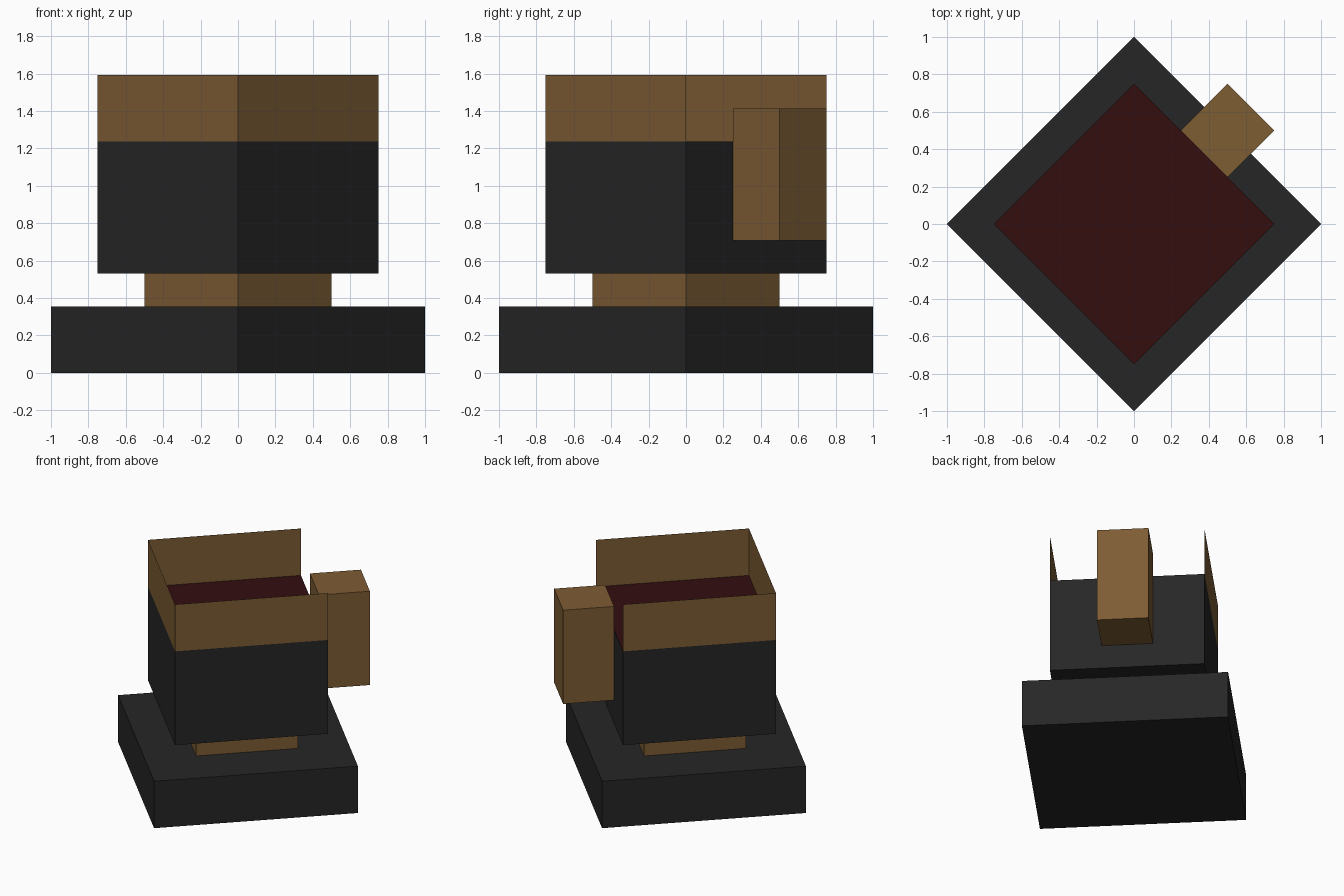
import bpy
import bmesh
import math
from mathutils import Matrix

cube = bpy.data.objects.get("Cube")
if cube:
    bpy.data.objects.remove(cube, do_unlink=True)

U = math.sqrt(2) / 4                     # one grid module
TURN = Matrix.Rotation(math.radians(45), 4, 'Z')


def material(name, rgb):
    mat = bpy.data.materials.new(name)
    mat.use_nodes = True
    mat.diffuse_color = (*rgb, 1)
    mat.node_tree.nodes["Principled BSDF"].inputs["Base Color"].default_value = (*rgb, 1)
    return mat


charcoal = material("charcoal", (0.0194, 0.0194, 0.0194))
brown = material("brown", (0.209, 0.109, 0.034))
dark_red = material("dark_red", (0.033, 0.0044, 0.0052))


def block(name, width, bottom, height, mats, centre_x=0):
    """Square block in modules, turned 45 degrees about the z axis."""
    bm = bmesh.new()
    bmesh.ops.create_cube(bm, size=U)
    bmesh.ops.scale(bm, vec=(width, width, height), verts=bm.verts)
    bmesh.ops.translate(bm, vec=(centre_x * U, 0, (bottom + height / 2) * U), verts=bm.verts)
    bmesh.ops.transform(bm, matrix=TURN, verts=bm.verts)
    bm.normal_update()
    mesh = bpy.data.meshes.new(name)
    for mat in mats:
        mesh.materials.append(mat)
    # A second material goes on the top face
    if len(mats) > 1:
        for face in bm.faces:
            face.material_index = int(face.normal.z > 0.9)
    bm.to_mesh(mesh)
    bm.free()
    obj = bpy.data.objects.new(name, mesh)
    bpy.context.collection.objects.link(obj)
    return obj


# Stacked body
block("base", 4, 0, 1, [charcoal])
block("neck", 2, 1, 0.5, [brown])
block("body", 3, 1.5, 2, [charcoal, dark_red])

# Side block against the back left face
block("side_block", 1, 2, 2, [brown], centre_x=2)

# Paper-thin parapet, open above the side block
parapet = block("parapet", 3, 3.5, 1, [brown])
bm = bmesh.new()
bm.from_mesh(parapet.data)
bm.normal_update()
opened = [f for f in bm.faces if abs(f.normal.z) > 0.9 or (f.normal.x > 0.5 and f.normal.y > 0.5)]
bmesh.ops.delete(bm, geom=opened, context='FACES')
bm.to_mesh(parapet.data)
bm.free()
